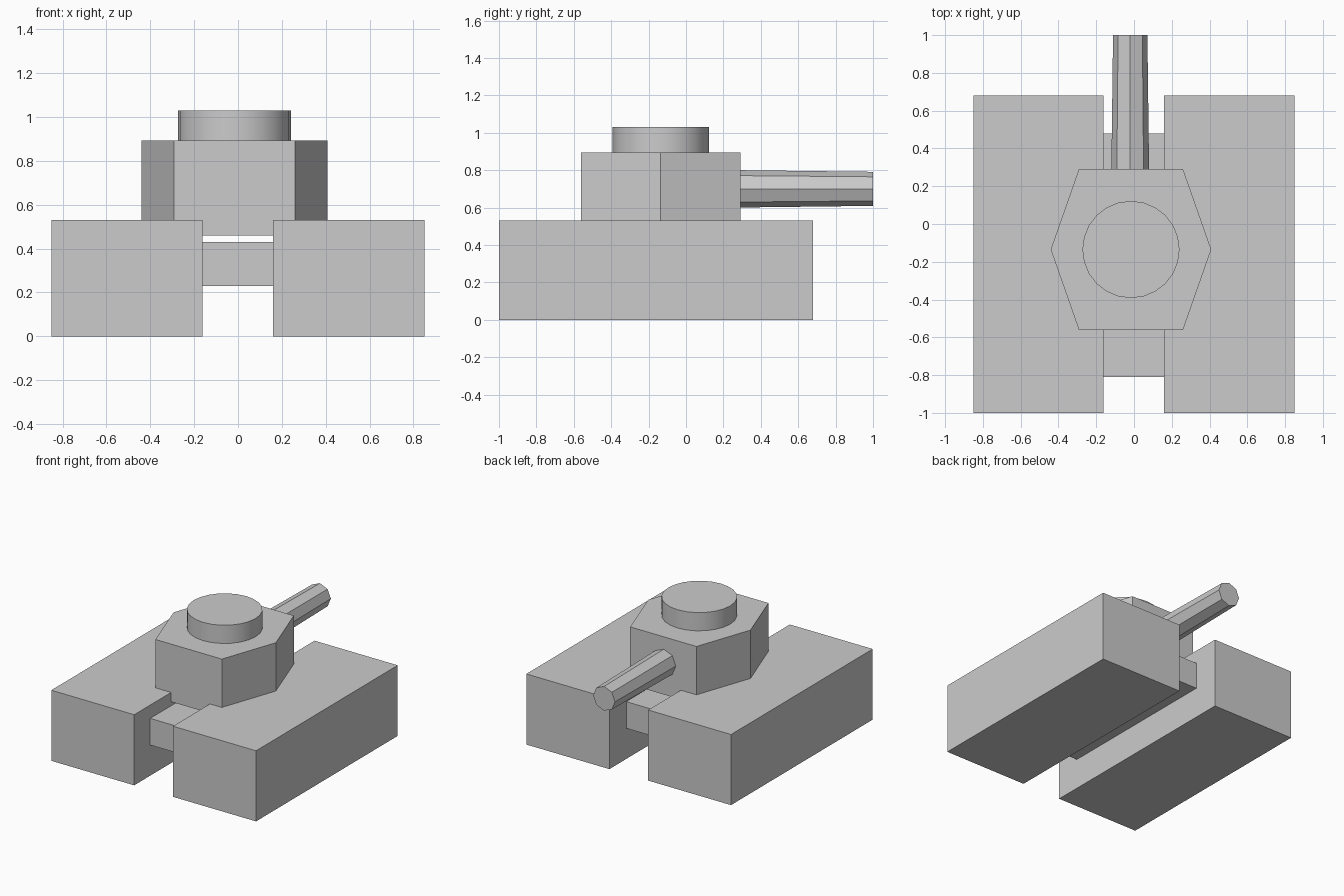
import bpy, bmesh
from math import cos, sin, tau

if "Cube" in bpy.data.objects:
    bpy.data.objects.remove(bpy.data.objects["Cube"])

def add_mesh(name, verts, faces):
    mesh = bpy.data.meshes.new(name)
    mesh.from_pydata(verts, [], faces)
    bm = bmesh.new()
    bm.from_mesh(mesh)
    bmesh.ops.recalc_face_normals(bm, faces=bm.faces)
    bm.to_mesh(mesh)
    bm.free()
    obj = bpy.data.objects.new(name, mesh)
    bpy.context.collection.objects.link(obj)
    return obj

def loft(name, start, end):
    """Closed solid between two rings with equal point counts."""
    n = len(start)
    sides = [(i, (i + 1) % n, n + (i + 1) % n, n + i) for i in range(n)]
    return add_mesh(name, start + end, sides + [tuple(range(n)), tuple(range(n, 2 * n))])

def prism(name, outline, z0, z1):
    return loft(name, [(x, y, z0) for x, y in outline], [(x, y, z1) for x, y in outline])

def box(name, x0, x1, y0, y1, z0, z1):
    return prism(name, [(x0, y0), (x1, y0), (x1, y1), (x0, y1)], z0, z1)

def circle(cx, cy, r, n):
    return [(cx + r * cos(tau * i / n), cy + r * sin(tau * i / n)) for i in range(n)]

CX, CY = -0.016, -0.135   # turret axis

# Track blocks, one mirrored to the other side
box("right_track", 0.16, 0.85, -1.0, 0.68, 0.0, 0.53)
box("left_track", -0.85, -0.162, -1.0, 0.68, 0.0, 0.53)

# Hull bridging the tracks
box("hull", -0.162, 0.16, -0.81, 0.48, 0.23, 0.43)

# Six-sided turret, sunk slightly between the tracks
half = [(0.425, 0.0), (0.275, 0.427), (-0.275, 0.427)]
hexagon = [(CX + s * x, CY + s * y) for s in (1, -1) for x, y in half]
prism("turret", hexagon, 0.46, 0.893)

# Round hatch
hatch = prism("hatch", circle(CX, CY, 0.257, 24), 0.885, 1.03)
for face in hatch.data.polygons:
    face.use_smooth = len(face.vertices) == 4

# Tapered eight-sided gun barrel
def barrel_ring(y, r):
    return [(x, y, z) for x, z in circle(-0.02, 0.70, r, 8)]

loft("gun_barrel", barrel_ring(0.27, 0.10), barrel_ring(1.0, 0.091))
